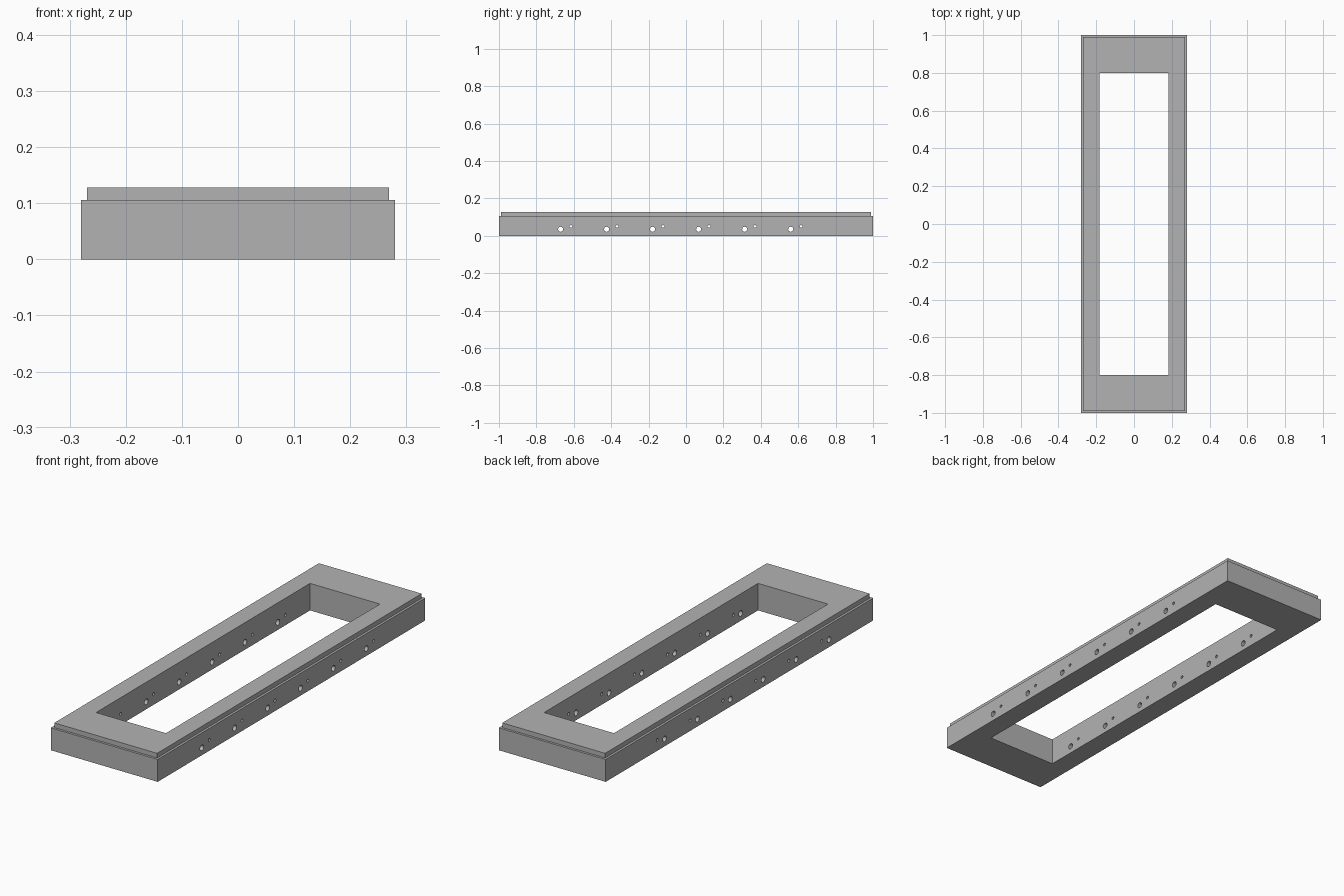
import bpy, bmesh
from math import radians
from mathutils import Matrix, Vector

cube = bpy.data.objects.get("Cube")
if cube:
    bpy.data.objects.remove(cube, do_unlink=True)

grey = bpy.data.materials.new("plain grey")
grey.use_nodes = True
colour = (0.45, 0.45, 0.45, 1)
grey.diffuse_color = colour
grey.node_tree.nodes["Principled BSDF"].inputs["Base Color"].default_value = colour


def make_object(name, bm):
    bmesh.ops.recalc_face_normals(bm, faces=bm.faces)
    mesh = bpy.data.meshes.new(name)
    bm.to_mesh(mesh)
    bm.free()
    mesh.materials.append(grey)
    obj = bpy.data.objects.new(name, mesh)
    bpy.context.collection.objects.link(obj)
    return obj


# Stepped rectangular frame: closed section of (half width, half length, height)
OPENING, OUTER, STEP = (0.183, 0.8), (0.28, 1.0), (0.269, 0.989)
LEDGE, TOP = 0.106, 0.128
section = [(OPENING, 0), (OUTER, 0), (OUTER, LEDGE),
           (STEP, LEDGE), (STEP, TOP), (OPENING, TOP)]
corners = [(-1, -1), (1, -1), (1, 1), (-1, 1)]

bm = bmesh.new()
rings = [[bm.verts.new((sx * w, sy * l, z)) for sx, sy in corners]
         for (w, l), z in section]
for i, ring in enumerate(rings):
    above = rings[(i + 1) % len(rings)]
    for k in range(4):
        n = (k + 1) % 4
        bm.faces.new((ring[k], ring[n], above[n], above[k]))
frame = make_object("stepped_frame", bm)

# Six pairs of cross holes drilled through both long rails
bm = bmesh.new()
for i in range(6):
    y = (i - 2.5) * 0.246
    for dy, z, radius in ((0, 0.05, 0.007), (-0.055, 0.035, 0.0135)):
        place = Matrix.Translation(Vector((0, y + dy, z))) @ Matrix.Rotation(radians(90), 4, "Y")
        bmesh.ops.create_cone(bm, cap_ends=True, segments=24, radius1=radius,
                              radius2=radius, depth=0.8, matrix=place)
drill = make_object("hole_cutter", bm)
drill.hide_render = True

cut = frame.modifiers.new("cross holes", "BOOLEAN")
cut.operation = "DIFFERENCE"
cut.solver = "EXACT"
cut.object = drill

bpy.ops.object.select_all(action="DESELECT")
frame.select_set(True)
bpy.context.view_layer.objects.active = frame
bpy.ops.object.modifier_apply(modifier=cut.name)
bpy.data.objects.remove(drill, do_unlink=True)
bpy.ops.object.shade_smooth_by_angle(angle=radians(30))
